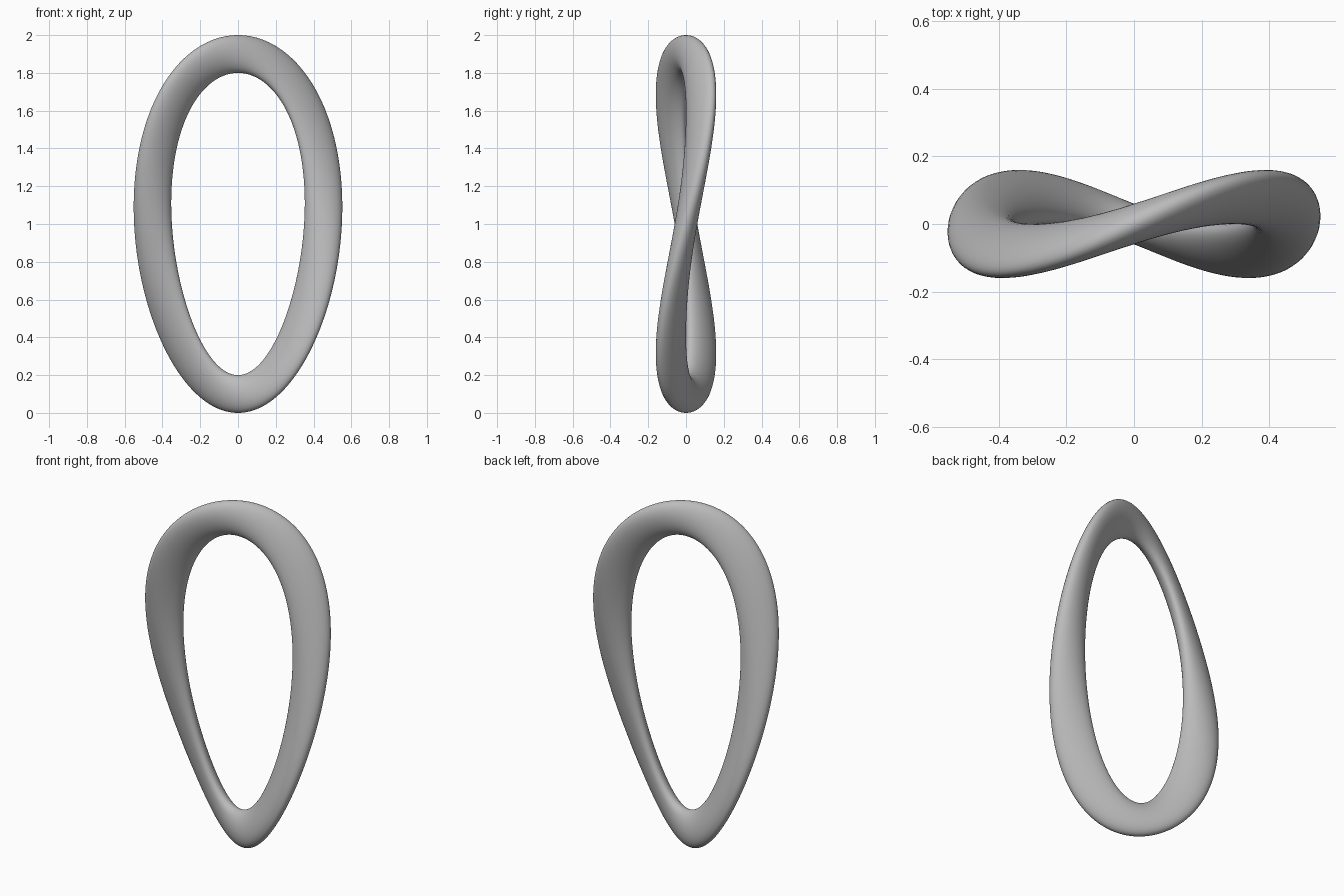
import bpy, bmesh
from math import sin, cos, tau

if "Cube" in bpy.data.objects:
    bpy.data.objects.remove(bpy.data.objects["Cube"])

SEG, SIDES = 160, 40

# Twisted ring: a flattened tube around an egg-shaped loop, swaying in y twice per turn
def ring_point(t, p):
    r = 0.1 * cos(p)
    x = (0.45 + r) * cos(t) + 0.05 * sin(t) * cos(t)
    z = 1.0 + (0.9 + r) * sin(t)
    y = (0.08 + 0.053 * cos(p)) * sin(2 * t) + 0.06 * sin(p)
    return x, y, z

bm = bmesh.new()
rows = [[bm.verts.new(ring_point(tau * i / SEG, tau * j / SIDES))
         for j in range(SIDES)] for i in range(SEG)]
for i in range(SEG):
    a, b = rows[i], rows[(i + 1) % SEG]
    for j in range(SIDES):
        k = (j + 1) % SIDES
        bm.faces.new((a[j], b[j], b[k], a[k])).smooth = True
bmesh.ops.recalc_face_normals(bm, faces=bm.faces)

mesh = bpy.data.meshes.new("twisted_ring")
bm.to_mesh(mesh)
bm.free()

# Plain grey
grey = bpy.data.materials.new("grey")
grey.diffuse_color = (0.5, 0.5, 0.5, 1)
grey.use_nodes = True
grey.node_tree.nodes["Principled BSDF"].inputs["Base Color"].default_value = grey.diffuse_color
mesh.materials.append(grey)
bpy.context.collection.objects.link(bpy.data.objects.new("twisted_ring", mesh))
